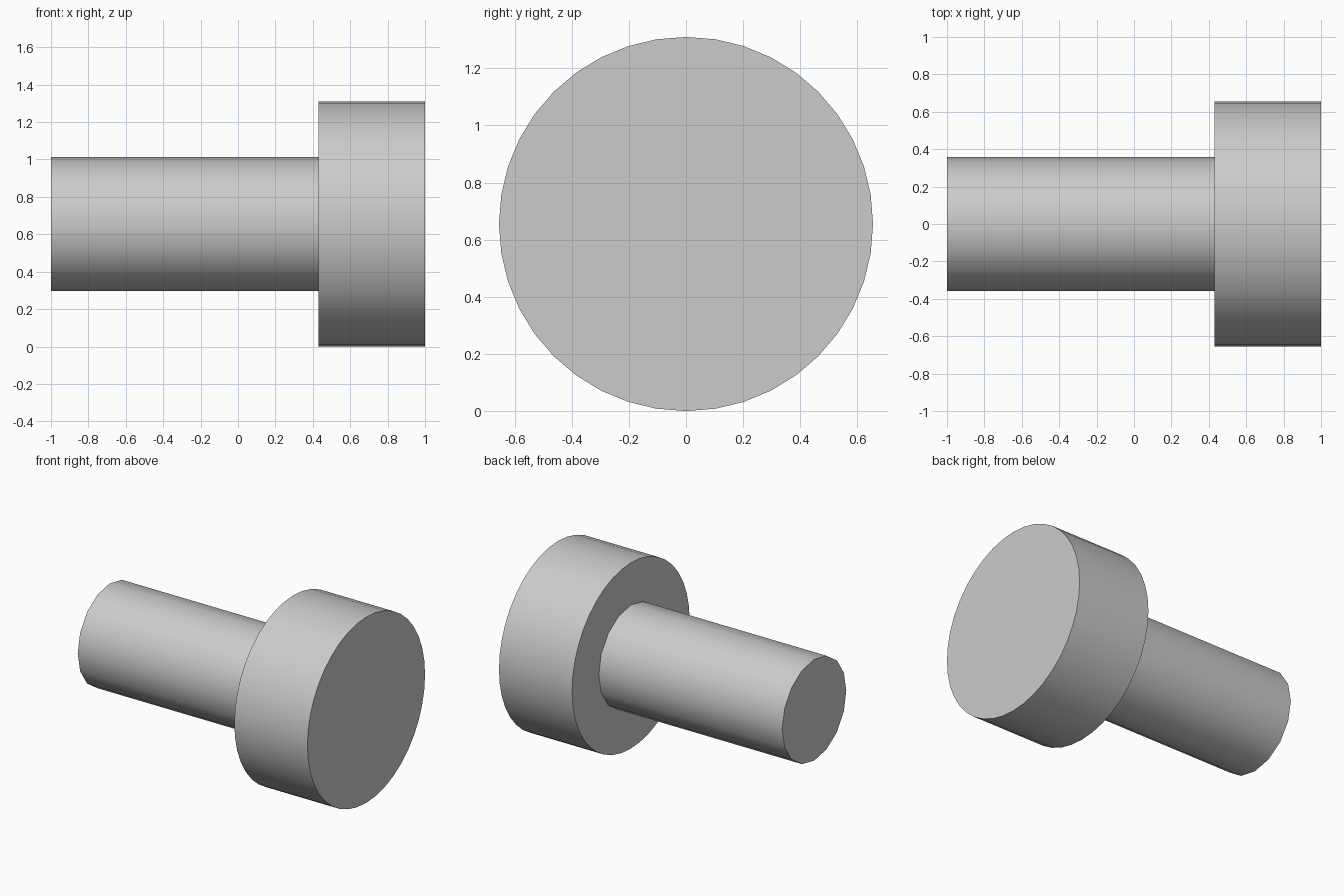
import bpy
import math

cube = bpy.data.objects.get("Cube")
if cube:
    bpy.data.objects.remove(cube, do_unlink=True)

# Plain grey material
GREY = (0.6, 0.6, 0.6, 1.0)
grey = bpy.data.materials.new("grey")
grey.use_nodes = True
grey.diffuse_color = GREY
grey.node_tree.nodes["Principled BSDF"].inputs["Base Color"].default_value = GREY

AXIS_Z = 0.655


def rod(name, x0, x1, radius, sides):
    """Smooth cylinder lying along x, with a vertex at the top."""
    bpy.ops.mesh.primitive_cylinder_add(
        vertices=sides, radius=radius, depth=x1 - x0,
        location=((x0 + x1) / 2, 0, AXIS_Z), rotation=(0, math.pi / 2, 0))
    obj = bpy.context.object
    obj.name = name
    obj.data.materials.append(grey)
    bpy.ops.object.shade_smooth_by_angle(angle=math.radians(35))
    return obj


# Narrow shaft and wide disc head
rod("shaft", -1.0, 0.43, 0.357, 16)
rod("head", 0.43, 1.0, 0.655, 40)
